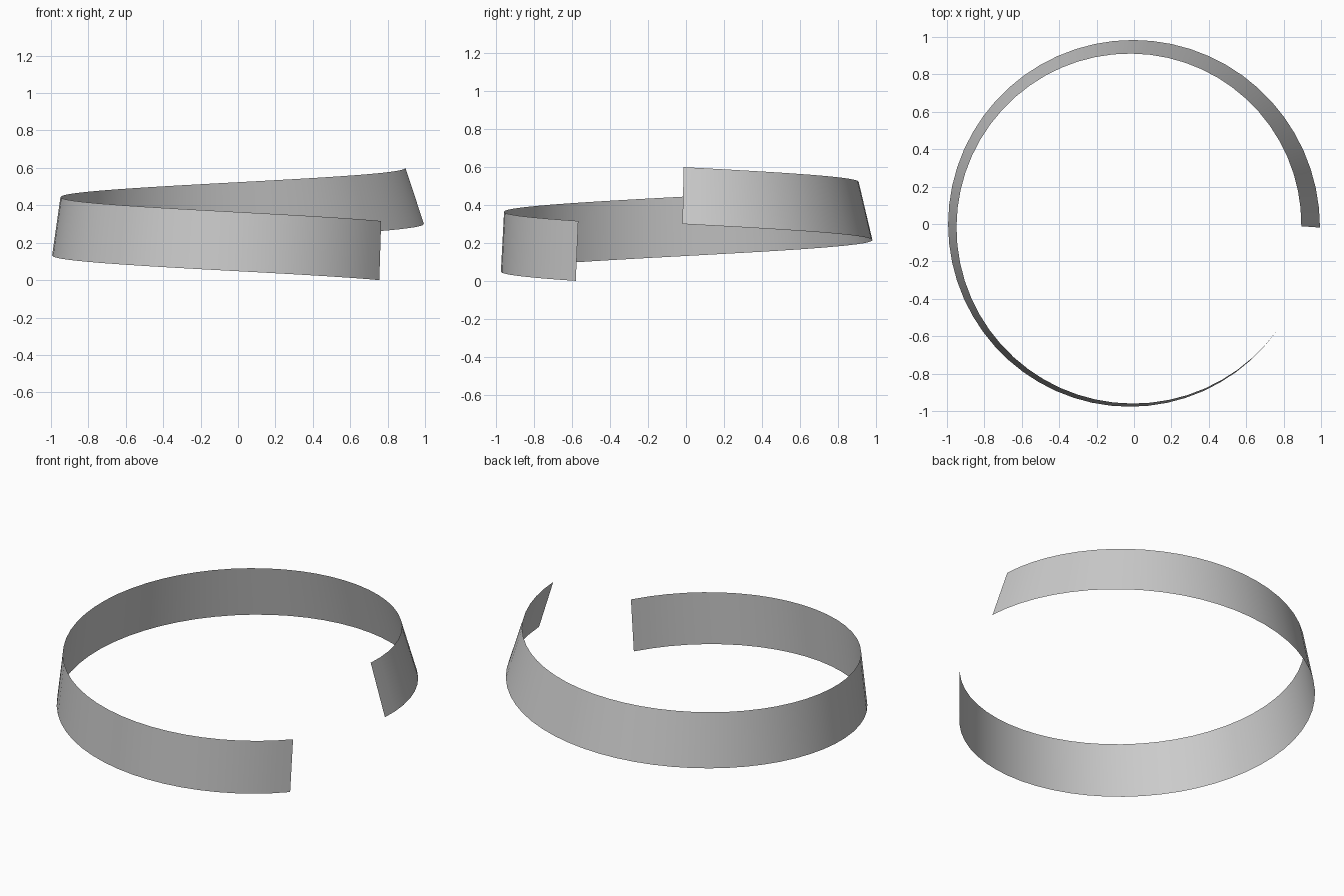
import bpy, bmesh
from math import sin, cos, radians, pi
from mathutils import Vector

if "Cube" in bpy.data.objects:
    bpy.data.objects.remove(bpy.data.objects["Cube"])

# Spiral ribbon: a flat strip following a descending helix while its lean eases to upright
SEGMENTS = 54
RADIUS, HALF = 0.958, 0.158
CENTRE = Vector((-0.0135, -0.0105, 0))
START, SWEEP = radians(-0.3), radians(324.2)
Z_START, Z_END = 0.45, 0.158
LEAN = radians(18.4)

bm = bmesh.new()
rows = []
for i in range(SEGMENTS + 1):
    t = i / SEGMENTS
    a = START + SWEEP * t
    radial = Vector((cos(a), sin(a), 0))
    tangent = Vector((-sin(a), cos(a), 0))
    mid = CENTRE + radial * RADIUS + Vector((0, 0, Z_START + (Z_END - Z_START) * t))
    lean = LEAN * (1 - t)
    across = Vector((0, 0, cos(lean))) - radial * sin(lean) + tangent * (0.02 + 0.033 * t)
    rows.append((bm.verts.new(mid - across * HALF), bm.verts.new(mid + across * HALF)))

# Skin the strip
for (a0, a1), (b0, b1) in zip(rows, rows[1:]):
    bm.faces.new((a0, b0, b1, a1)).smooth = True

mesh = bpy.data.meshes.new("spiral_ribbon")
bm.to_mesh(mesh)
bm.free()
ribbon = bpy.data.objects.new("spiral_ribbon", mesh)
bpy.context.collection.objects.link(ribbon)
